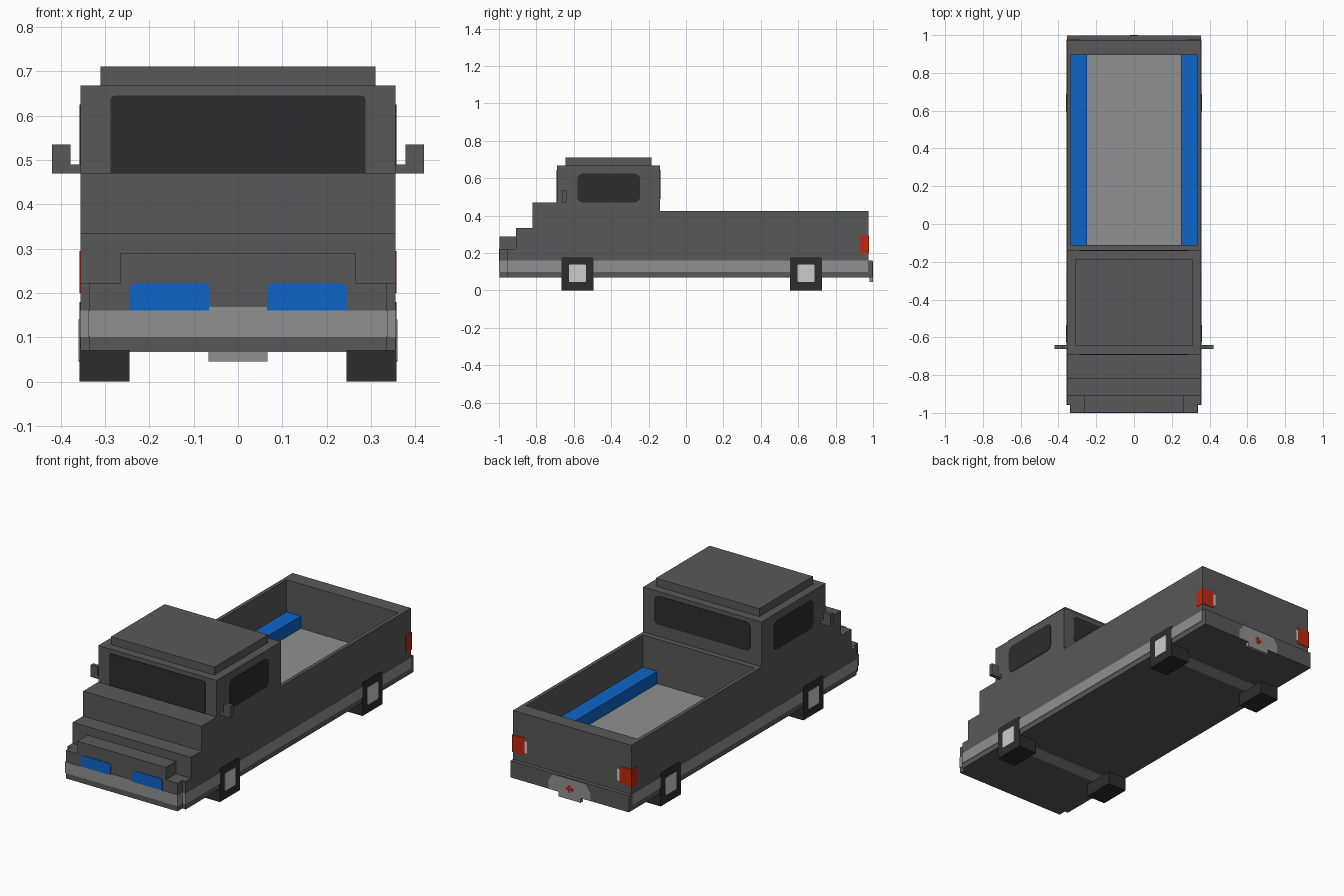
import bpy, bmesh, math
from mathutils import Vector

if "Cube" in bpy.data.objects:
    bpy.data.objects.remove(bpy.data.objects["Cube"])


def material(name, rgb):
    m = bpy.data.materials.new(name)
    m.diffuse_color = (*rgb, 1)
    m.use_nodes = True
    m.node_tree.nodes["Principled BSDF"].inputs["Base Color"].default_value = m.diffuse_color
    return m


BODY = material("body grey", (0.098, 0.098, 0.098))
DARK = material("dark glass and rubber", (0.026, 0.026, 0.026))
LIGHT = material("light grey", (0.28, 0.28, 0.28))
SILVER = material("silver", (0.60, 0.60, 0.60))
BLUE = material("blue", (0.0044, 0.13, 0.584))
RED = material("red", (0.51, 0.021, 0.005))


def finish(bm, name, *mats):
    bmesh.ops.recalc_face_normals(bm, faces=bm.faces)
    me = bpy.data.meshes.new(name)
    bm.to_mesh(me)
    bm.free()
    for m in mats:
        me.materials.append(m)
    ob = bpy.data.objects.new(name, me)
    bpy.context.collection.objects.link(ob)
    return ob


def extrude_profile(pts, axis, lo, hi):
    """Profile in (y,z) pushed along x, or in (x,z) pushed along y."""
    bm = bmesh.new()
    place = (lambda a, b, t: (t, a, b)) if axis == "x" else (lambda a, b, t: (a, t, b))
    f = bm.faces.new([bm.verts.new(place(a, b, lo)) for a, b in pts])
    res = bmesh.ops.extrude_face_region(bm, geom=[f])
    step = Vector(place(0, 0, hi - lo))
    bmesh.ops.translate(bm, vec=step, verts=[v for v in res["geom"] if isinstance(v, bmesh.types.BMVert)])
    return bm


def prism(name, pts, axis, lo, hi, mat):
    return finish(extrude_profile(pts, axis, lo, hi), name, mat)


def box(name, x, y, z, mat):
    pts = [(y[0], z[0]), (y[1], z[0]), (y[1], z[1]), (y[0], z[1])]
    return prism(name, pts, "x", min(x), max(x), mat)


def rounded(a0, a1, b0, b1, r_low, r_high):
    """Rectangle with rounded lower and upper corners."""
    pts = []
    for ca, cb, r, start in ((a1, b0, r_low, -90), (a1, b1, r_high, 0),
                             (a0, b1, r_high, 90), (a0, b0, r_low, 180)):
        if r == 0:
            pts.append((ca, cb))
            continue
        oa = ca - r if ca == a1 else ca + r
        ob = cb + r if cb == b0 else cb - r
        for k in range(4):
            t = math.radians(start + 30 * k)
            pts.append((oa + r * math.cos(t), ob + r * math.sin(t)))
    return pts


W = 0.355   # half width of the body
T = 0.003   # how far painted plates stand out

# Body: stepped side profile, with the open bed sunk into its rear top face
profile = [(-0.955, 0.07), (0.975, 0.07), (0.975, 0.425), (-0.14, 0.425), (-0.14, 0.668),
           (-0.69, 0.668), (-0.69, 0.47), (-0.82, 0.47), (-0.82, 0.335), (-0.91, 0.335),
           (-0.91, 0.222), (-0.955, 0.222)]
bm = extrude_profile(profile, "x", -W, W)
bmesh.ops.recalc_face_normals(bm, faces=bm.faces)
top = next(f for f in bm.faces if abs(f.normal.z) > 0.9
           and abs(f.calc_center_median().z - 0.425) < 0.01)
bmesh.ops.inset_individual(bm, faces=[top], thickness=0.02)
for v in top.verts:
    v.co = (math.copysign(0.335, v.co.x), 0.895 if v.co.y > 0.4 else -0.11, 0.425)
res = bmesh.ops.extrude_face_region(bm, geom=[top])
bmesh.ops.translate(bm, vec=(0, 0, -0.242),
                    verts=[v for v in res["geom"] if isinstance(v, bmesh.types.BMVert)])
for g in res["geom"]:
    if isinstance(g, bmesh.types.BMFace):
        g.material_index = 1
if top.is_valid:
    bm.faces.remove(top)
finish(bm, "body", BODY, LIGHT)

# Front end, roof and rear bumper
box("nose", (-0.335, 0.335), (-1.0 + T, -0.955), (0.07, 0.222), BODY)
box("grille_ledge", (-0.265, 0.265), (-1.0 + T, -0.91), (0.222, 0.29), BODY)
box("roof", (-0.31, 0.31), (-0.645, -0.185), (0.668, 0.711), BODY)
box("rear_bumper", (-W, W), (0.975, 1.0 - T), (0.07, 0.16), BODY)

# Light trim round the front
box("front_trim", (-0.335 - T, 0.335 + T), (-1.0, -0.957), (0.10, 0.16), LIGHT)
box("front_trim_centre", (-0.065, 0.065), (-1.0, -0.996), (0.16, 0.168), LIGHT)

# Windscreen and rear window
prism("windscreen", rounded(-0.288, 0.288, 0.471, 0.645, 0, 0.01), "y", -0.69 - T, -0.688, DARK)
prism("rear_window", rounded(-0.288, 0.288, 0.49, 0.645, 0.025, 0.025), "y", -0.142, -0.14 + T, DARK)

# Hitch plate with red mark on the rear bumper
prism("hitch_plate", [(-0.067, 0.045), (0.067, 0.045), (0.067, 0.07), (0.125, 0.07), (0.125, 0.12),
                      (0.10, 0.155), (-0.10, 0.155), (-0.125, 0.12), (-0.125, 0.07), (-0.067, 0.07)],
      "y", 0.994, 0.9985, LIGHT)
box("hitch_block", (-0.067, 0.067), (0.98, 0.997), (0.045, 0.07), LIGHT)
box("hitch_mark_wide", (-0.02, 0.02), (0.997, 1.0), (0.094, 0.108), RED)
box("hitch_mark_tall", (-0.007, 0.007), (0.997, 1.0), (0.083, 0.119), RED)

# Axles under the floor
for label, yc in (("front", -0.58), ("rear", 0.642)):
    box(label + "_axle", (-0.245, 0.245), (yc - 0.04, yc + 0.04), (0.067, 0.072), LIGHT)

# Parts repeated on both sides
for side, s in (("right", 1), ("left", -1)):
    def span(a, b):
        return tuple(sorted((s * a, s * b)))

    prism(side + "_side_window", rounded(-0.58, -0.245, 0.47, 0.625, 0.028, 0.028), "x",
          *span(W - 0.002, W + T), DARK)
    prism(side + "_side_trim", rounded(-0.955 - T, 0.972, 0.10, 0.16, 0, 0), "x",
          *span(W - 0.002, W + 0.002), LIGHT)
    box(side + "_corner_trim", span(0.335, W + 0.002), (-0.958, -0.953), (0.10, 0.16), LIGHT)
    prism(side + "_headlight", rounded(*span(0.065, 0.245), 0.16, 0.222, 0, 0.015), "y",
          -1.0, -0.996, BLUE)
    box(side + "_bench", span(0.25, 0.335), (-0.11, 0.895), (0.18, 0.25), BLUE)

    # L-shaped mirror
    prism(side + "_mirror", [(s * a, b) for a, b in ((W, 0.47), (0.42, 0.47), (0.42, 0.535),
          (0.378, 0.535), (0.378, 0.49), (W, 0.49))], "y", -0.662, -0.64, BODY)

    # Tail light wrapping the corner, with a pale strip inside
    box(side + "_tail_light", span(0.285, W + T), (0.93, 0.975 + T), (0.20, 0.295), RED)
    box(side + "_tail_strip", span(0.270, 0.285), (0.973, 0.975 + T), (0.215, 0.28), SILVER)

    # Square wheels with hubs
    for label, yc in (("front", -0.58), ("rear", 0.642)):
        prism(f"{side}_{label}_wheel", rounded(yc - 0.086, yc + 0.086, 0, 0.18, 0, 0.012), "x",
              *span(0.245, W + 0.003), DARK)
        prism(f"{side}_{label}_hub", rounded(yc - 0.046, yc + 0.046, 0.045, 0.14, 0.008, 0.008), "x",
              *span(W, W + 0.005), SILVER)
